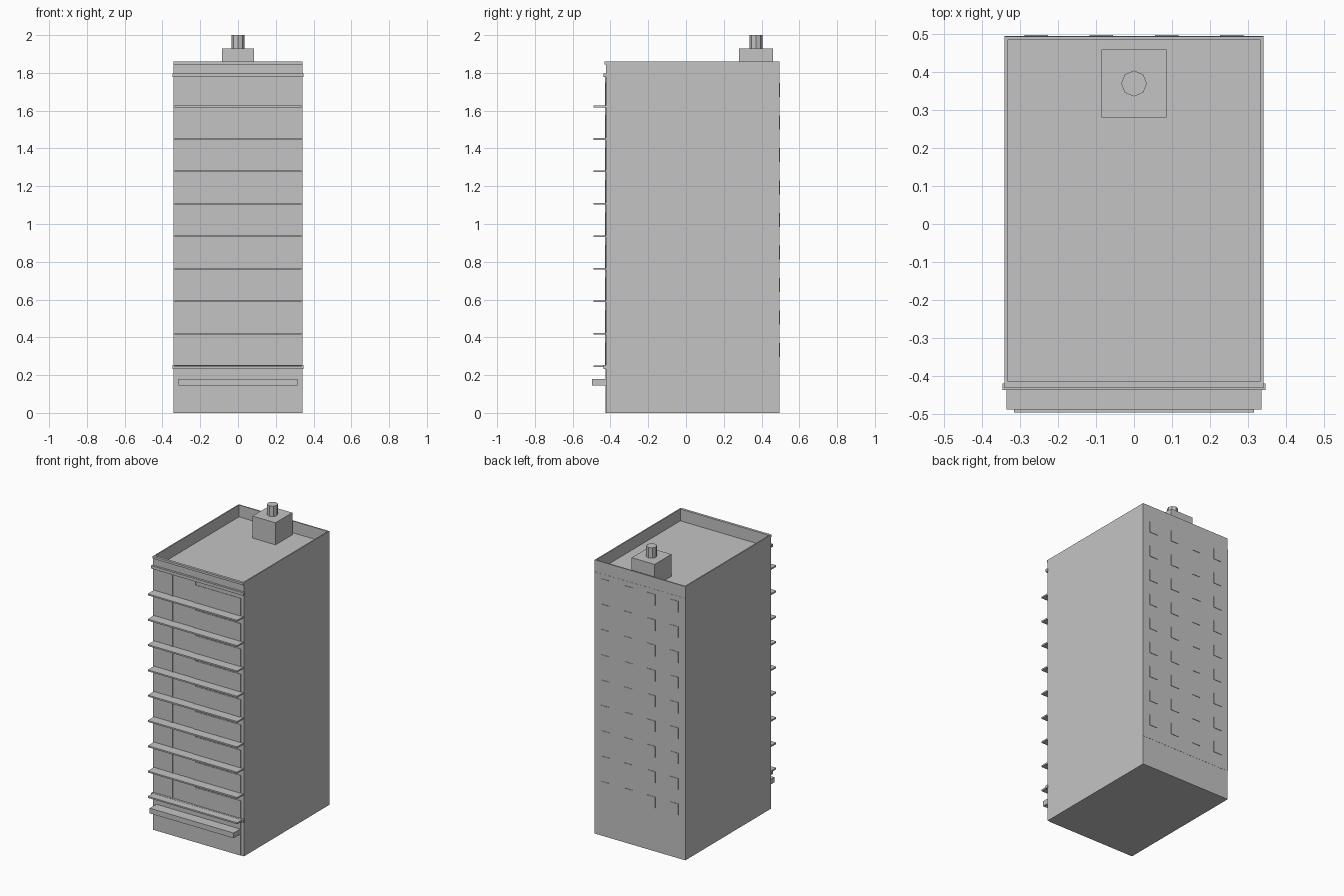
import bpy, bmesh
from mathutils import Matrix

cube = bpy.data.objects.get("Cube")
if cube:
    bpy.data.objects.remove(cube, do_unlink=True)

grey = bpy.data.materials.new("light grey")
grey.use_nodes = True
COLOUR = (0.55, 0.55, 0.55, 1)
grey.diffuse_color = COLOUR
grey.node_tree.nodes["Principled BSDF"].inputs["Base Color"].default_value = COLOUR


def finish(name, bm):
    mesh = bpy.data.meshes.new(name)
    bm.to_mesh(mesh)
    bm.free()
    mesh.materials.append(grey)
    obj = bpy.data.objects.new(name, mesh)
    bpy.context.collection.objects.link(obj)
    return obj


def add_box(bm, x, y, z):
    """Add a box given its (min, max) range on each axis."""
    ranges = (x, y, z)
    centre = [(a + b) / 2 for a, b in ranges]
    size = [b - a for a, b in ranges]
    matrix = Matrix.Translation(centre) @ Matrix.Diagonal((*size, 1))
    bmesh.ops.create_cube(bm, size=1, matrix=matrix)


def box(name, x, y, z):
    bm = bmesh.new()
    add_box(bm, x, y, z)
    return finish(name, bm)


HALF, FRONT, BACK, TOP = 0.341, -0.423, 0.494, 1.86
FLOORS, PITCH, FIRST = 9, 0.172, 0.247

# Tower body with a sunken roof behind a thin parapet
bm = bmesh.new()
add_box(bm, (-HALF, HALF), (FRONT, BACK), (0, TOP))
bm.faces.ensure_lookup_table()
roof = max(bm.faces, key=lambda f: f.calc_center_median().z)
bmesh.ops.inset_region(bm, faces=[roof], thickness=0.012)
walls = bmesh.ops.extrude_face_region(bm, geom=[roof])
sunk = [v for v in walls["geom"] if isinstance(v, bmesh.types.BMVert)]
bmesh.ops.translate(bm, verts=sunk, vec=(0, 0, -0.08))
if roof.is_valid:
    bmesh.ops.delete(bm, geom=[roof], context="FACES_ONLY")
bmesh.ops.recalc_face_normals(bm, faces=bm.faces)
finish("tower_body", bm)

# Front trim: coping and two projecting bands
box("front_coping", (-HALF, HALF), (-0.432, FRONT), (1.845, TOP))
for name, z in (("upper_band", 1.777), ("lower_band", 0.233)):
    box(name, (-0.347, 0.347), (-0.437, -0.42), (z, z + 0.02))

# Entrance canopy
box("entrance_canopy", (-0.316, 0.316), (-0.497, FRONT), (0.145, 0.18))

# Balcony slabs and the shallow window panels between them
slabs, panels = bmesh.new(), bmesh.new()
for i in range(FLOORS):
    z = FIRST + i * PITCH
    add_box(slabs, (-0.336, 0.336), (-0.489, FRONT), (z - 0.005, z + 0.005))
    add_box(panels, (-0.026, 0.318), (-0.426, FRONT), (z, z + 0.125))
finish("balcony_slabs", slabs)
finish("front_windows", panels)

# Slim vertical mullions on the front
bm = bmesh.new()
for x in (-0.198, -0.026):
    add_box(bm, (x - 0.005, x + 0.005), (-0.429, FRONT), (FIRST, 1.78))
finish("front_mullions", bm)

# Ground floor facing, stopping short of the corner
box("ground_facing", (-HALF, 0.318), (-0.426, FRONT), (0, FIRST))

# Back wall facing and its grid of thin windows
box("back_facing", (-HALF, HALF), (BACK, BACK + 0.001), (0.2, 1.78))
bm = bmesh.new()
for i in range(FLOORS):
    z = 0.296 + i * PITCH
    for column in range(4):
        x = (column - 1.5) * PITCH
        add_box(bm, (x - 0.031, x + 0.031), (BACK, 0.498), (z, z + 0.075))
finish("back_windows", bm)

# Rooftop plant room and octagonal flue
box("plant_room", (-0.086, 0.086), (0.28, 0.46), (1.775, 1.93))
bm = bmesh.new()
bmesh.ops.create_cone(bm, cap_ends=True, segments=8, radius1=0.034,
                      radius2=0.034, depth=0.08,
                      matrix=Matrix.Translation((0, 0.37, 1.96)))
finish("roof_flue", bm)
